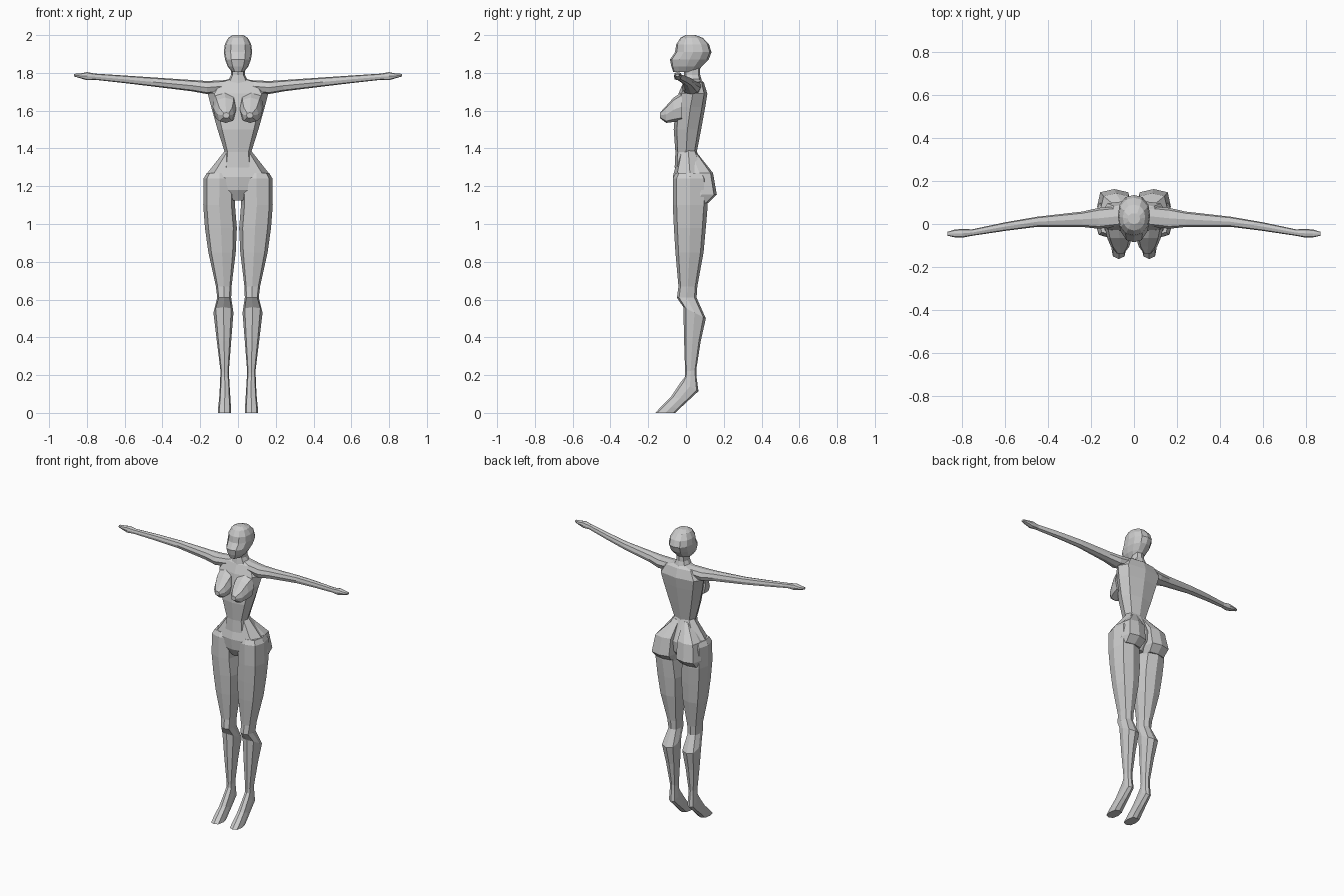
import bpy, bmesh, math
from mathutils import Vector

skin = bpy.data.materials.new("plain grey")
skin.diffuse_color = (0.6, 0.6, 0.6, 1)


def ring(c, u, v, n, sq):
    """Closed section around c with half axes u and v; sq > 1 squares the corners."""
    pts = []
    for k in range(n):
        a = 2 * math.pi * k / n
        ca, sa = math.cos(a), math.sin(a)
        f = 1 + (sq - 1) * abs(math.sin(2 * a))
        pts.append(Vector(c) + (Vector(u) * ca + Vector(v) * sa) * f)
    return pts


def flat(z, x0, x1, yf, yb, dz=0.0):
    """Horizontal section; dz lifts the front and drops the back."""
    return ((x0 + x1) / 2, (yf + yb) / 2, z), ((x1 - x0) / 2, 0, 0), (0, (yb - yf) / 2, -dz)


def across(x, y0, y1, z0, z1):
    return (x, (y0 + y1) / 2, (z0 + z1) / 2), (0, (y1 - y0) / 2, 0), (0, 0, (z1 - z0) / 2)


def facing(y, x0, x1, z0, z1):
    return ((x0 + x1) / 2, y, (z0 + z1) / 2), ((x1 - x0) / 2, 0, 0), (0, 0, (z1 - z0) / 2)


def loft(name, sections, n=8, sq=1.1, mirror=False):
    bm = bmesh.new()
    for s in ((1, -1) if mirror else (1,)):
        loops = [[bm.verts.new((p.x * s, p.y, p.z)) for p in ring(*sec, n, sq)]
                 for sec in sections]
        for a, b in zip(loops, loops[1:]):
            for k in range(n):
                j = (k + 1) % n
                bm.faces.new((a[k], a[j], b[j], b[k]))
        bm.faces.new(loops[0])
        bm.faces.new(loops[-1])
    bmesh.ops.recalc_face_normals(bm, faces=bm.faces)
    me = bpy.data.meshes.new(name)
    bm.to_mesh(me)
    bm.free()
    me.materials.append(skin)
    ob = bpy.data.objects.new(name, me)
    bpy.context.collection.objects.link(ob)
    return ob


def mid(z, w, yf, yb, dz=0.0):
    return flat(z, -w, w, yf, yb, dz)


# Head with a forward jaw
loft("head", [
    mid(2.0, .028, .0, .05), mid(1.985, .052, -.03, .09), mid(1.95, .070, -.052, .122),
    mid(1.91, .075, -.058, .135), mid(1.87, .068, -.085, .12),
    mid(1.835, .055, -.078, .085), mid(1.805, .032, -.068, .06)], n=12, sq=1.05)

# Neck
loft("neck", [mid(1.85, .036, -.012, .075), mid(1.79, .036, -.01, .075),
              mid(1.755, .055, -.015, .085), mid(1.72, .07, -.02, .09)])

# Chest narrowing to the waist
loft("torso", [
    mid(1.768, .045, .0, .075), mid(1.748, .12, -.015, .095),
    mid(1.69, .16, -.04, .113), mid(1.62, .142, -.055, .102),
    mid(1.5, .108, -.065, .08), mid(1.38, .07, -.056, .057),
    mid(1.3, .08, -.06, .06)])

# Breasts
loft("breasts", [
    facing(-.02, .008, .135, 1.545, 1.70), facing(-.065, .010, .125, 1.54, 1.67),
    facing(-.105, .022, .108, 1.535, 1.625), facing(-.137, .045, .08, 1.56, 1.59)],
    mirror=True)

# Wide pelvis tapering to the crotch
loft("pelvis", [
    mid(1.39, .068, -.032, .055), mid(1.25, .178, -.07, .115),
    mid(1.18, .12, -.066, .11), mid(1.125, .03, -.04, .07)])

# Buttocks with a ledge below
loft("buttocks", [
    flat(1.375, .012, .055, .0, .06), flat(1.27, .012, .155, .0, .143),
    flat(1.155, .012, .172, .0, .163), flat(1.112, .025, .165, .0, .118)],
    sq=1.15, mirror=True)

# Thighs, knees and calves
loft("legs", [
    flat(1.27, .03, .165, -.055, .10), flat(1.24, .012, .183, -.07, .115),
    flat(1.1, .016, .184, -.07, .115), flat(.98, .006, .175, -.064, .105),
    flat(.85, .012, .157, -.056, .093), flat(.67, .034, .117, -.04, .06),
    flat(.61, .036, .110, -.048, .056), flat(.53, .024, .130, -.014, .105, .03),
    flat(.38, .036, .112, -.01, .078), flat(.2, .050, .090, -.004, .05)],
    mirror=True)

# Pointed feet
loft("feet", [
    flat(.24, .050, .092, -.003, .054), flat(.19, .047, .094, -.006, .056),
    flat(.14, .044, .096, -.026, .066, .025), flat(.075, .040, .100, -.078, .01, .012),
    flat(.03, .037, .105, -.128, -.032, .006), flat(.0, .036, .106, -.163, -.055)],
    mirror=True)

# Arms and hands held out level
loft("arms", [
    across(.06, -.01, .085, 1.70, 1.762), across(.165, -.022, .075, 1.688, 1.757),
    across(.24, -.014, .058, 1.702, 1.762), across(.45, -.013, .034, 1.728, 1.776),
    across(.60, -.032, .008, 1.746, 1.786), across(.755, -.055, -.025, 1.763, 1.796),
    across(.80, -.064, -.023, 1.761, 1.804), across(.835, -.062, -.026, 1.772, 1.797),
    across(.868, -.055, -.036, 1.781, 1.795)], mirror=True)
